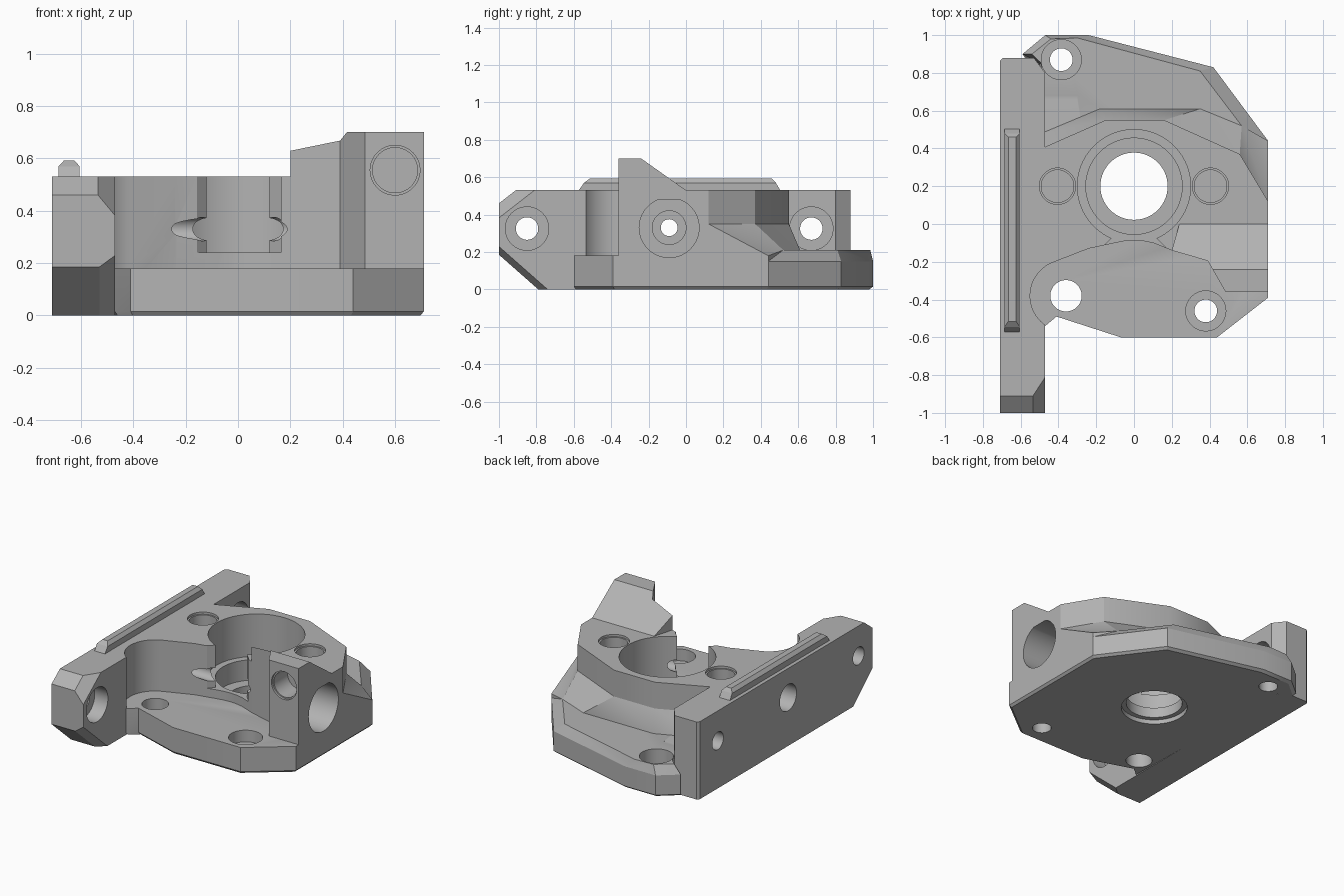
import bpy, bmesh, math
from mathutils import Vector

if "Cube" in bpy.data.objects:
    bpy.data.objects.remove(bpy.data.objects["Cube"], do_unlink=True)

grey = bpy.data.materials.new("machined_grey")
grey.use_nodes = True
COLOUR = (0.45, 0.45, 0.45, 1)
grey.diffuse_color = COLOUR
grey.node_tree.nodes["Principled BSDF"].inputs["Base Color"].default_value = COLOUR


def finish(name, bm):
    bmesh.ops.connect_verts_nonplanar(bm, angle_limit=0.01, faces=bm.faces[:])
    bmesh.ops.recalc_face_normals(bm, faces=bm.faces[:])
    mesh = bpy.data.meshes.new(name)
    bm.to_mesh(mesh)
    bm.free()
    mesh.materials.append(grey)
    obj = bpy.data.objects.new(name, mesh)
    bpy.context.collection.objects.link(obj)
    return obj


def trim(bm, a, b, c, keep):
    """Slice off the side of plane abc that does not hold the point keep."""
    a, b, c = Vector(a), Vector(b), Vector(c)
    n = (b - a).cross(c - a).normalized()
    if n.dot(Vector(keep) - a) > 0:
        n = -n
    bmesh.ops.bisect_plane(bm, geom=bm.verts[:] + bm.edges[:] + bm.faces[:],
                           plane_co=a, plane_no=n, clear_outer=True)
    bmesh.ops.holes_fill(bm, edges=[e for e in bm.edges if e.is_boundary])


def loft(rings):
    """Closed solid through rings of 3D points with equal counts."""
    bm = bmesh.new()
    rows = [[bm.verts.new(p) for p in ring] for ring in rings]
    for low, high in zip(rows, rows[1:]):
        for i in range(len(low)):
            j = (i + 1) % len(low)
            bm.faces.new((low[i], low[j], high[j], high[i]))
    bm.faces.new(rows[0][::-1])
    bm.faces.new(rows[-1])
    bmesh.ops.recalc_face_normals(bm, faces=bm.faces[:])
    return bm


def at(points, z, scale=1):
    return [(x * scale, y * scale, z) for x, y in points]


def prism(points, z0, z1):
    return loft([at(points, z0), at(points, z1)])


def drill(axis, u, v, r, start, end):
    """Round cutter along an axis; u, v are the other two coordinates in order."""
    def place(a, b, t):
        return {"x": (t, a, b), "y": (a, t, b), "z": (a, b, t)}[axis]
    circle = [(u + r * math.cos(k * math.tau / 56), v + r * math.sin(k * math.tau / 56))
              for k in range(56)]
    return loft([[place(a, b, t) for a, b in circle] for t in (start, end)])


# Base plate with a small bottom chamfer
front_edge = [(-0.47, -0.54), (-0.41, -0.49), (-0.07, -0.6), (0.44, -0.6), (0.71, -0.39)]
back_edge = [(0.71, 0.44), (0.42, 0.83), (-0.24, 1), (-0.47, 1), (-0.59, 0.9), (-0.5, 0.85)]
plate = front_edge + back_edge
base_plate = finish("base_plate", loft([at(plate, 0, 0.98), at(plate, 0.015), at(plate, 0.15)]))
front_floor = finish("front_floor", prism(front_edge + [(0.71, 0.1), (-0.49, 0.1)], 0.15, 0.18))

# Raised back ledge with bevelled rim
rim = [(0.57, 0.52), (0.35, 0.81), (-0.3, 0.985), (-0.44, 0.98), (-0.54, 0.9), (-0.49, 0.85)]
inside = [(-0.49, 0.2), (0.57, 0.2)]
back_ledge = finish("back_ledge", loft([at(back_edge + inside, 0.15), at(rim + inside, 0.21)]))

# Sloped skirt between ledge and body
foot = [(-0.49, 0.48), (-0.18, 0.61), (0.35, 0.61), (0.57, 0.52)]
crest = [(-0.49, 0.4), (-0.15, 0.55), (0.16, 0.55), (0.56, 0.37), (0.71, 0.12)]
inner = [(0.71, 0), (-0.49, 0)]
skirt = finish("skirt", loft([
    at(foot + [(0.71, 0.44)] + inner, 0.14),
    at(foot, 0.21) + [(0.71, 0.44, 0.18)] + at(inner, 0.18),
    at(crest + inner, 0.35)]))

# Main body around the big bore
front_wall = [(0.71, 0), (0.24, 0), (0.2, -0.14), (0.1, -0.1), (0.05, -0.09), (0, -0.086),
              (-0.05, -0.09), (-0.1, -0.1), (-0.24, -0.13), (-0.42, -0.2), (-0.49, -0.241)]
body = finish("body", prism(crest + front_wall, 0.1, 0.53))

# Tall right block with a sloped back
block_bm = prism([(0.24, 0), (0.2, -0.14), (0.39, -0.195), (0.485, -0.36),
                  (0.71, -0.36), (0.71, 0)], 0.1, 0.7)
trim(block_bm, (0, 0, 0.53), (1, 0, 0.53), (0, -0.24, 0.7), (0.5, -0.2, 0.2))
block = finish("right_block", block_bm)

# Long left rail with trimmed ends
rail_bm = prism([(-0.71, -1), (-0.47, -1), (-0.47, 0.8), (-0.53, 0.88),
                 (-0.695, 0.88), (-0.71, 0.865)], 0, 0.53)
middle = (-0.6, 0, 0.3)
for plane in [((0, -1, 0.46), (1, -1, 0.46), (0, -0.91, 0.53)),
              ((0, -1, 0.185), (1, -1, 0.185), (0, -0.79, 0)),
              ((-0.535, -1, 0.46), (-0.535, -0.91, 0.53), (-0.47, -0.81, 0.53)),
              ((-0.53, -1, 0.185), (-0.53, -0.79, 0), (-0.47, -0.74, 0))]:
    trim(rail_bm, *plane, middle)
rail = finish("left_rail", rail_bm)

# Ridge on top of the rail
ridge_foot = [(-0.685, -0.58), (-0.605, -0.58), (-0.605, 0.51), (-0.685, 0.51)]
ridge_top = [(-0.665, -0.515), (-0.625, -0.515), (-0.625, 0.46), (-0.665, 0.46)]
ridge_mid = [(-0.685, -0.545), (-0.605, -0.545), (-0.605, 0.48), (-0.685, 0.48)]
finish("rail_ridge", loft([at(ridge_foot, 0.52), at(ridge_mid, 0.57), at(ridge_top, 0.592)]))

# Side bore with a flat top
side_bore = drill("x", -0.09, 0.33, 0.16, 0.45, 0.8)
trim(side_bore, (0, 0, 0.48), (1, 0, 0.48), (0, 1, 0.48), (0.6, -0.09, 0.3))

# Cutters: centre bore steps, opening, bolt holes and counterbores
cutters = [
    drill("z", 0, 0.2, 0.3, 0.24, 0.8),
    drill("z", 0, 0.2, 0.255, 0.1, 0.7),
    drill("z", 0, 0.2, 0.178, -0.1, 0.6),
    drill("z", 0, 0.2, 0.21, -0.1, 0.03),
    prism([(-0.165, -0.2), (0.165, -0.2), (0.165, -0.12), (0.115, -0.07),
           (-0.115, -0.07), (-0.165, -0.12)], 0.24, 0.8),
    drill("z", -0.36, -0.38, 0.083, -0.1, 0.5),
    side_bore,
    drill("x", -0.09, 0.33, 0.09, 0.36, 0.6),
    drill("x", -0.09, 0.33, 0.045, -0.9, 0.5),
    drill("x", -0.09, 0.33, 0.09, -0.9, -0.6),
    drill("y", 0.6, 0.555, 0.095, -0.5, -0.345),
    drill("y", 0.6, 0.555, 0.086, -0.5, -0.2),
]
for x in (-0.405, 0.405):
    cutters.append(drill("z", x, 0.2, 0.096, 0.515, 0.8))
    cutters.append(drill("z", x, 0.2, 0.086, 0.25, 0.7))
for x, y in ((-0.385, 0.87), (0.38, -0.46)):
    cutters.append(drill("z", x, y, 0.06, -0.1, 0.4))
    cutters.append(drill("z", x, y, 0.106, 0.1, 0.65))
for y in (-0.85, 0.67):
    cutters.append(drill("x", y, 0.325, 0.06, -0.9, -0.3))
    cutters.append(drill("x", y, 0.325, 0.116, -0.57, -0.3))
cutters = [finish("cutter", bm) for bm in cutters]
pocket_round = finish("pocket_cutter", drill("z", -0.36, -0.38, 0.19, 0.18, 0.9))


def cut(obj, tools):
    for tool in tools:
        mod = obj.modifiers.new("cut", "BOOLEAN")
        mod.operation, mod.solver, mod.object = "DIFFERENCE", "EXACT", tool
    bpy.ops.object.select_all(action="DESELECT")
    obj.select_set(True)
    bpy.context.view_layer.objects.active = obj
    for mod in list(obj.modifiers):
        bpy.ops.object.modifier_apply(modifier=mod.name)
    bpy.ops.object.shade_smooth_by_angle(angle=math.radians(25))


for part in (base_plate, front_floor, back_ledge, skirt, block):
    cut(part, cutters)
for part in (body, rail):
    cut(part, cutters + [pocket_round])
for tool in cutters + [pocket_round]:
    bpy.data.objects.remove(tool, do_unlink=True)
